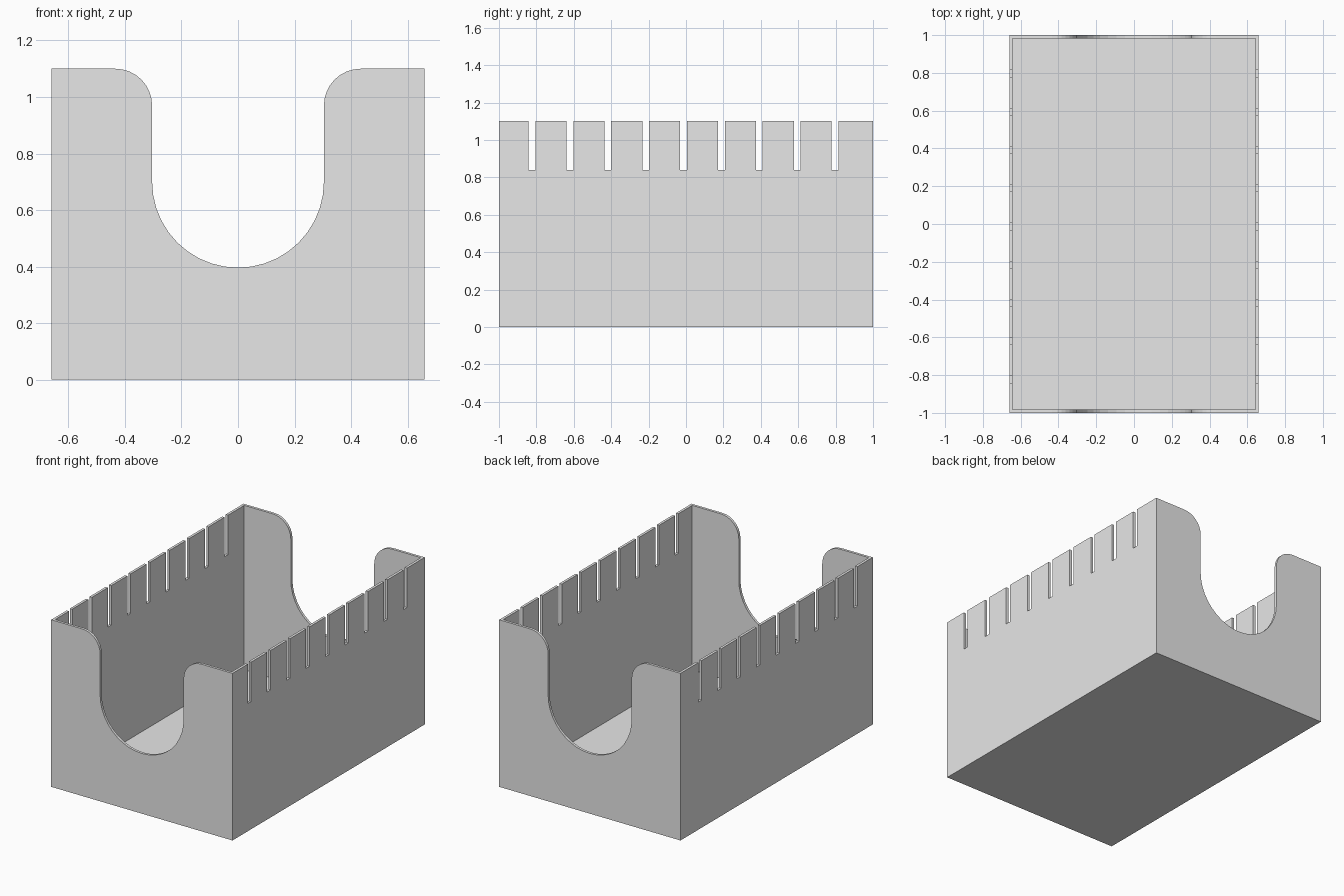
import bpy, bmesh, math

cube = bpy.data.objects.get("Cube")
if cube:
    bpy.data.objects.remove(cube, do_unlink=True)

HALF_X, HALF_Y, HEIGHT, WALL = 0.66, 1.0, 1.10, 0.017

grey = bpy.data.materials.new("light_grey")
grey.use_nodes = True
colour = (0.8, 0.8, 0.8, 1.0)
grey.diffuse_color = colour
grey.node_tree.nodes["Principled BSDF"].inputs["Base Color"].default_value = colour


def prism(bm, profile, y0, y1):
    """Extrude an (x, z) outline along y."""
    face = bm.faces.new([bm.verts.new((x, y0, z)) for x, z in profile])
    moved = bmesh.ops.extrude_face_region(bm, geom=[face])["geom"]
    verts = [v for v in moved if isinstance(v, bmesh.types.BMVert)]
    bmesh.ops.translate(bm, verts=verts, vec=(0, y1 - y0, 0))


def block(bm, hx, y0, y1, z0, z1):
    prism(bm, [(-hx, z0), (hx, z0), (hx, z1), (-hx, z1)], y0, y1)


def finish(bm, name):
    bmesh.ops.recalc_face_normals(bm, faces=bm.faces)
    mesh = bpy.data.meshes.new(name)
    bm.to_mesh(mesh)
    bm.free()
    mesh.materials.append(grey)
    obj = bpy.data.objects.new(name, mesh)
    bpy.context.collection.objects.link(obj)
    return obj


def arc(cx, cz, r, start, end, steps):
    angles = [math.radians(start + (end - start) * i / steps) for i in range(steps + 1)]
    return [(cx + r * math.cos(a), cz + r * math.sin(a)) for a in angles]


# Outer shell
bm = bmesh.new()
block(bm, HALF_X, -HALF_Y, HALF_Y, 0, HEIGHT)
box = finish(bm, "storage_box")

# Hollow interior
bm = bmesh.new()
block(bm, HALF_X - WALL, -HALF_Y + WALL, HALF_Y - WALL, WALL, HEIGHT + 0.2)
cavity = finish(bm, "cavity_cutter")

# Rounded scoop through both end walls, with rounded shoulders
notch, round_r = 0.304, 0.13
half = arc(0, 0.70, notch, 270, 360, 10)
half += arc(notch + round_r, HEIGHT - round_r, round_r, 180, 90, 8)
half.append((notch + round_r, HEIGHT + 0.2))
outline = half + [(-x, z) for x, z in reversed(half[1:])]
bm = bmesh.new()
prism(bm, outline, -HALF_Y - 0.1, HALF_Y + 0.1)
scoop = finish(bm, "scoop_cutter")

# Row of divider slots through both side walls
bm = bmesh.new()
for i in range(9):
    y = -0.823 + 0.2025 * i
    block(bm, HALF_X + 0.1, y - 0.018, y + 0.018, 0.84, HEIGHT + 0.2)
slots = finish(bm, "slot_cutter")

# Cut the shell, then discard the cutters
cutters = (cavity, scoop, slots)
for cutter in cutters:
    cutter.hide_render = True
    mod = box.modifiers.new(cutter.name, "BOOLEAN")
    mod.operation, mod.solver, mod.object = "DIFFERENCE", "EXACT", cutter
bpy.context.view_layer.update()
result = bpy.data.meshes.new_from_object(box.evaluated_get(bpy.context.evaluated_depsgraph_get()))
box.modifiers.clear()
box.data = result
box.data.materials.clear()
box.data.materials.append(grey)
for poly in box.data.polygons:
    poly.material_index = 0
for cutter in cutters:
    bpy.data.objects.remove(cutter, do_unlink=True)
